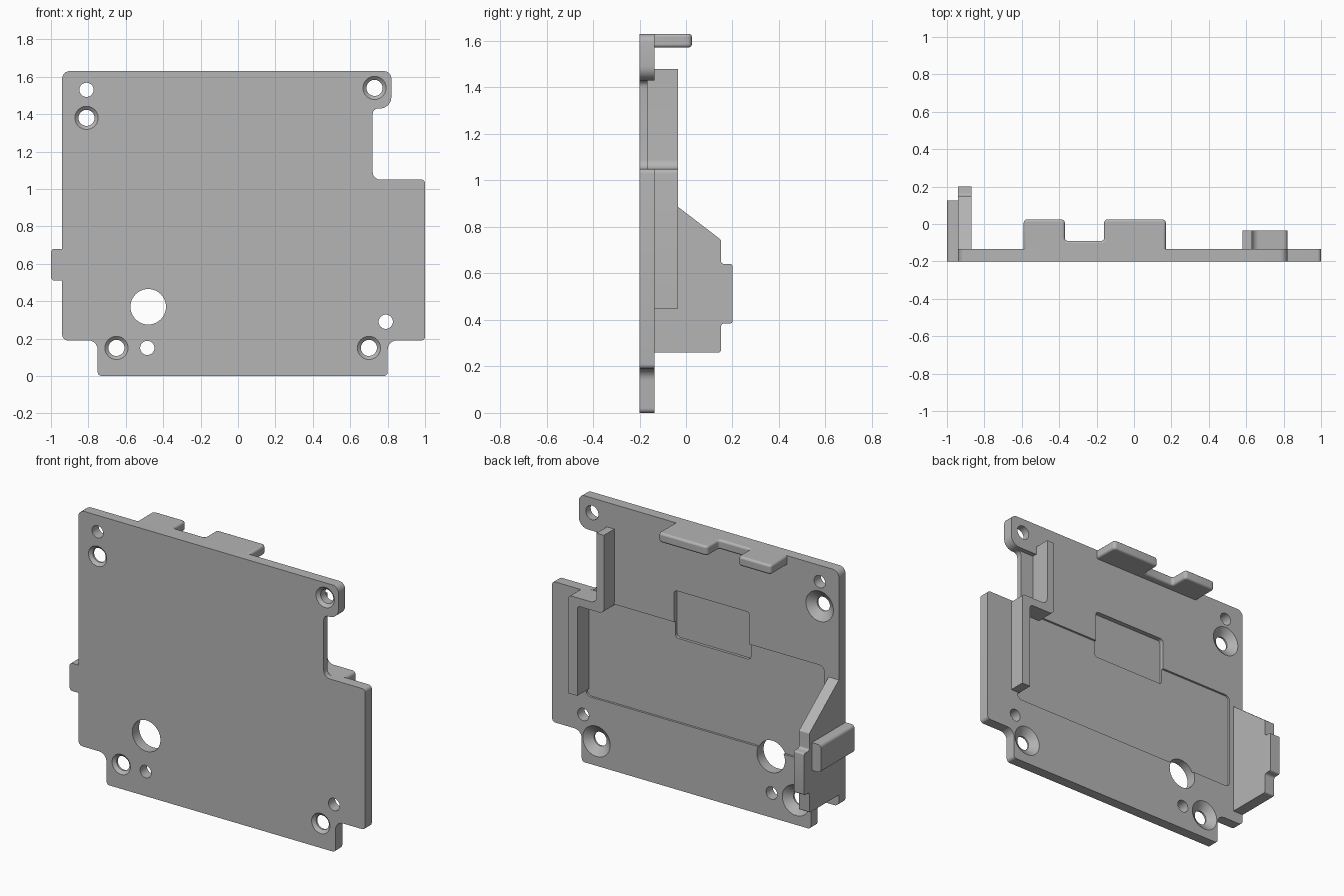
import bpy, bmesh, math
from mathutils import Vector

cube = bpy.data.objects.get("Cube")
if cube:
    bpy.data.objects.remove(cube, do_unlink=True)

grey = bpy.data.materials.new("matte_grey")
grey.use_nodes = True
colour = (0.46, 0.46, 0.46, 1)
grey.diffuse_color = colour
grey.node_tree.nodes["Principled BSDF"].inputs["Base Color"].default_value = colour

# Which world axes a flat profile (u, v) and its extrusion depth w map to
AXES = {
    "x": lambda u, v, w: (w, u, v),
    "y": lambda u, v, w: (u, w, v),
    "z": lambda u, v, w: (u, v, w),
}


def rounded(points, steps=6):
    """Outline with each corner (u, v, radius) replaced by an arc."""
    out = []
    for i, (u, v, r) in enumerate(points):
        p = Vector((u, v, 0))
        if r == 0:
            out.append(p)
            continue
        a = (Vector((*points[i - 1][:2], 0)) - p).normalized()
        b = (Vector((*points[(i + 1) % len(points)][:2], 0)) - p).normalized()
        half = a.angle(b) / 2
        centre = p + (a + b).normalized() * r / math.sin(half)
        start = (p + a * r / math.tan(half) - centre).normalized()
        end = (p + b * r / math.tan(half) - centre).normalized()
        out += [centre + start.slerp(end, k / steps) * r for k in range(steps + 1)]
    return out


def finish(name, bm):
    bmesh.ops.recalc_face_normals(bm, faces=bm.faces)
    mesh = bpy.data.meshes.new(name)
    bm.to_mesh(mesh)
    bm.free()
    mesh.materials.append(grey)
    obj = bpy.data.objects.new(name, mesh)
    bpy.context.collection.objects.link(obj)
    return obj


def extrude(name, points, axis, low, high):
    bm = bmesh.new()
    face = bm.faces.new([bm.verts.new(AXES[axis](p.x, p.y, low)) for p in rounded(points)])
    moved = bmesh.ops.extrude_face_region(bm, geom=[face])["geom"]
    verts = [g for g in moved if isinstance(g, bmesh.types.BMVert)]
    bmesh.ops.translate(bm, verts=verts, vec=AXES[axis](0, 0, high - low))
    return finish(name, bm)


def rect(u0, u1, v0, v1, r=0):
    return [(u0, v0, r), (u1, v0, r), (u1, v1, r), (u0, v1, r)]


def lathe_cutter(x, z, rings, sides=40):
    """Stack of circles (y, radius) along y, closed at both ends."""
    bm = bmesh.new()
    loops = []
    for y, r in rings:
        loops.append([bm.verts.new((x + r * math.cos(math.tau * k / sides), y,
                                    z + r * math.sin(math.tau * k / sides)))
                      for k in range(sides)])
    for a, b in zip(loops, loops[1:]):
        for k in range(sides):
            n = (k + 1) % sides
            bm.faces.new((a[k], a[n], b[n], b[k]))
    bm.faces.new(loops[0])
    bm.faces.new(loops[-1])
    return finish("cutter", bm)


def cut(target, cutter):
    cutter.hide_render = True
    mod = target.modifiers.new("cut", "BOOLEAN")
    mod.operation, mod.solver, mod.object = "DIFFERENCE", "EXACT", cutter
    graph = bpy.context.evaluated_depsgraph_get()
    mesh = bpy.data.meshes.new_from_object(target.evaluated_get(graph))
    target.modifiers.clear()
    target.data = mesh
    bpy.data.objects.remove(cutter, do_unlink=True)


FRONT, BACK = -0.2, -0.135

# Main plate with stepped outline
plate = extrude("plate", [
    (-0.75, 0, 0.02), (0.80, 0, 0.02), (0.80, 0.19, 0.05), (1.0, 0.19, 0.02),
    (1.0, 1.05, 0.02), (0.72, 1.05, 0.04), (0.72, 1.43, 0.03), (0.82, 1.43, 0.06),
    (0.82, 1.63, 0.04), (-0.94, 1.63, 0.04), (-0.94, 0.19, 0.03), (-0.75, 0.19, 0.05),
], "y", FRONT, BACK)

# Shallow pocket, deeper window recess and thinned strip beside the notch
cut(plate, extrude("cutter", rect(-0.84, 0.77, 0.41, 1.02, 0.03), "y", -0.148, 0))
cut(plate, extrude("cutter", rect(-0.335, 0.175, 0.92, 1.215, 0.02), "y", -0.165, 0))
cut(plate, extrude("cutter", rect(0.62, 0.78, 1.05, 1.43), "y", -0.165, 0))

# Plain through holes
for x, z, r in [(-0.48, 0.37, 0.095), (-0.81, 1.53, 0.038),
                (-0.485, 0.15, 0.038), (0.79, 0.29, 0.038)]:
    cut(plate, lathe_cutter(x, z, [(-0.3, r), (0, r)]))

# Screw holes, countersunk in front and (all but one) at the back
for x, z, back_r in [(0.73, 1.54, 0.043), (-0.81, 1.38, 0.093),
                     (-0.65, 0.15, 0.093), (0.70, 0.15, 0.093)]:
    cut(plate, lathe_cutter(x, z, [(-0.22, 0.062), (FRONT, 0.062), (-0.183, 0.043),
                                   (-0.172, 0.043), (BACK, back_r), (-0.1, back_r)]))

# Cranked rib beside the notch
rib = extrude("cranked_rib", [
    (0.63, 1.48, 0), (0.58, 1.48, 0), (0.58, 1.0, 0.03), (0.76, 1.0, 0.02),
    (0.76, 0.45, 0), (0.82, 0.45, 0), (0.82, 1.05, 0.02), (0.63, 1.05, 0.04),
], "y", -0.17, -0.035)

# Side wall with sloped top and projecting lug
wall = extrude("side_wall", [
    (-0.15, 0.26, 0), (0.15, 0.26, 0.01), (0.15, 0.385, 0.015), (0.2, 0.385, 0.01),
    (0.2, 0.64, 0.01), (0.15, 0.64, 0.015), (0.15, 0.745, 0.01), (-0.15, 0.975, 0),
], "x", -0.94, -0.87)

# Outer tab on the side wall
tab = extrude("side_tab", [(-1.0, 0.51, 0.02), (-0.93, 0.51, 0), (-0.93, 0.68, 0),
                           (-1.0, 0.68, 0.02)], "y", FRONT, 0.125)

# Twin-tongued lip along the top edge
lip = extrude("top_lip", [
    (-0.59, -0.15, 0), (0.17, -0.15, 0), (0.17, 0.025, 0.02), (-0.16, 0.025, 0.02),
    (-0.16, -0.09, 0.015), (-0.37, -0.09, 0.015), (-0.37, 0.025, 0.02), (-0.59, 0.025, 0.02),
], "z", 1.572, 1.63)
soften = lip.modifiers.new("soften", "BEVEL")
soften.width, soften.segments, soften.limit_method = 0.012, 3, "ANGLE"
soften.angle_limit = math.radians(50)

# Smooth shading on arcs, sharp elsewhere
bpy.ops.object.select_all(action="DESELECT")
for obj in (plate, rib, wall, tab, lip):
    obj.select_set(True)
bpy.context.view_layer.objects.active = plate
bpy.ops.object.shade_smooth_by_angle(angle=math.radians(25))
